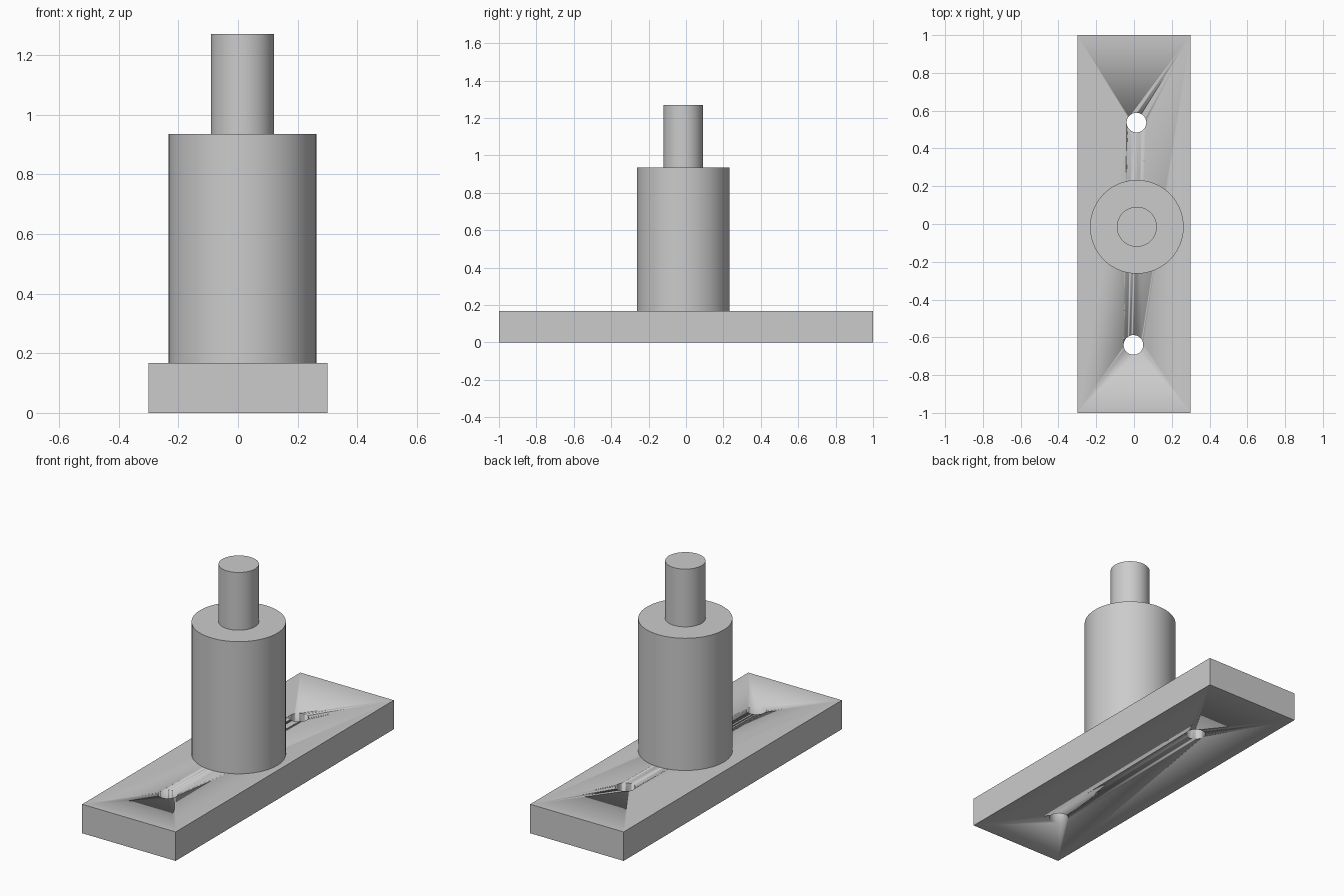
import bpy
import math

cube = bpy.data.objects.get("Cube")
if cube:
    bpy.data.objects.remove(cube, do_unlink=True)

grey = bpy.data.materials.new("plain_grey")
grey.use_nodes = True
colour = (0.6, 0.6, 0.6, 1)
grey.diffuse_color = colour
grey.node_tree.nodes["Principled BSDF"].inputs["Base Color"].default_value = colour

BASE_TOP, BODY_TOP, ROD_TOP = 0.168, 0.935, 1.27
AXIS = (0.015, -0.015)


def cylinder(name, centre, radius, bottom, top, sides=64):
    bpy.ops.mesh.primitive_cylinder_add(
        vertices=sides, radius=radius, depth=top - bottom,
        location=(*centre, (top + bottom) / 2))
    obj = bpy.context.object
    obj.name = name
    obj.data.materials.append(grey)
    bpy.ops.object.shade_smooth_by_angle(angle=math.radians(30))
    return obj


# Base plate
bpy.ops.mesh.primitive_cube_add(size=1, location=(0, 0, BASE_TOP / 2))
base = bpy.context.object
base.name = "base_plate"
base.scale = (0.6, 2, BASE_TOP)
bpy.ops.object.transform_apply(location=False, rotation=False, scale=True)
base.data.materials.append(grey)

# Two slightly offset bolt holes through the plate
for name, centre in (("rear", (0.013, 0.537)), ("front", (-0.003, -0.64))):
    cutter = cylinder(name + "_hole_cutter", centre, 0.052, -0.1, BASE_TOP + 0.1, 48)
    cutter.hide_render = True
    cutter.hide_set(True)
    cut = base.modifiers.new(name + "_hole", "BOOLEAN")
    cut.operation = "DIFFERENCE"
    cut.solver = "EXACT"
    cut.object = cutter

# Smooth hole walls
bpy.ops.object.select_all(action="DESELECT")
base.select_set(True)
bpy.context.view_layer.objects.active = base
bpy.ops.object.shade_smooth_by_angle(angle=math.radians(30))

# Upright body and the narrower rod on top
cylinder("main_body", AXIS, 0.248, BASE_TOP, BODY_TOP)
cylinder("top_rod", AXIS, 0.106, BODY_TOP, ROD_TOP)
